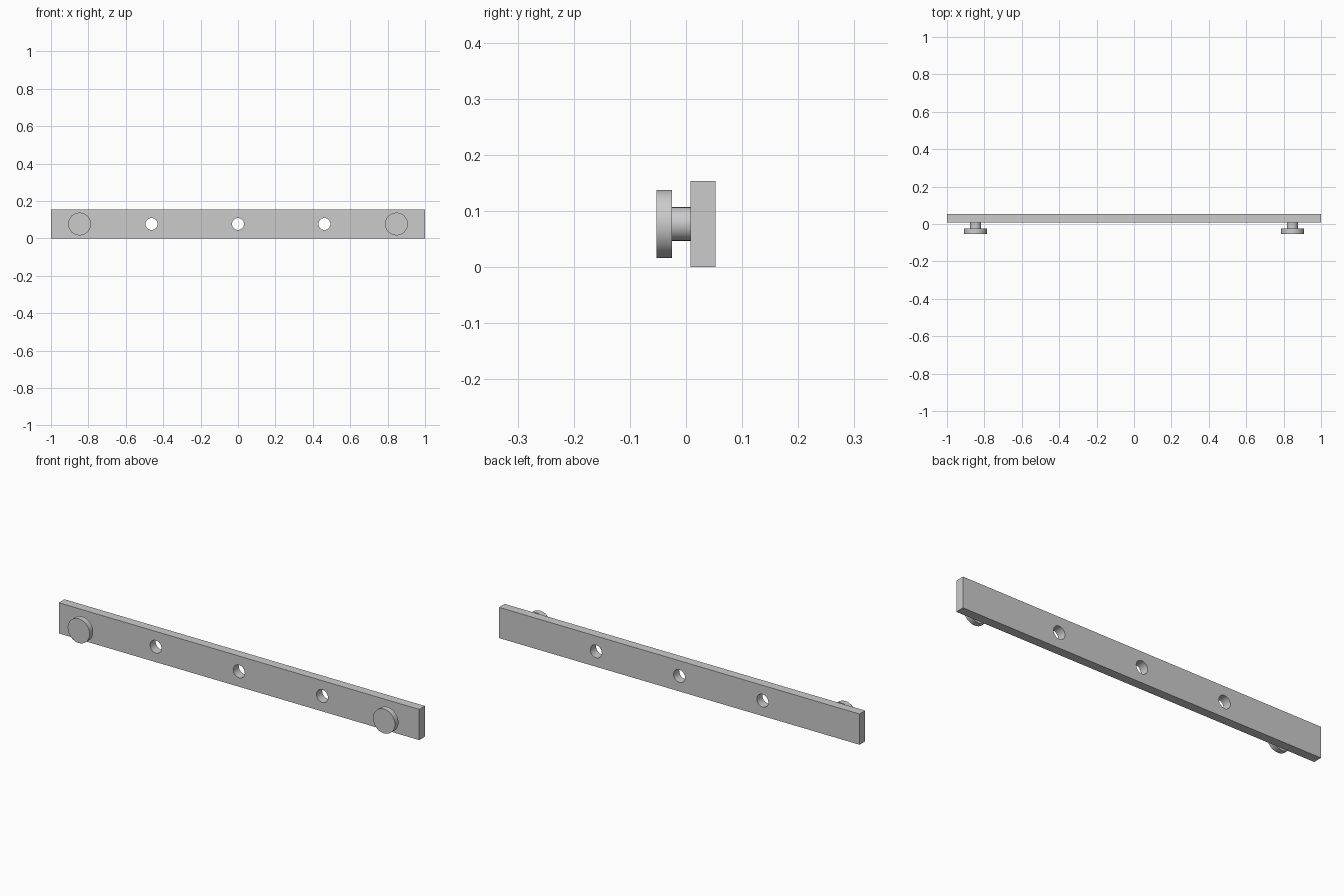
import bpy
import math

if "Cube" in bpy.data.objects:
    bpy.data.objects.remove(bpy.data.objects["Cube"])

MID_Z = 0.077
BAR_FRONT, BAR_BACK = 0.008, 0.053
HEAD_FRONT, HEAD_BACK = -0.053, -0.025


def cylinder_y(name, x, radius, y0, y1, sides=32):
    """Cylinder along the y axis from y0 to y1."""
    bpy.ops.mesh.primitive_cylinder_add(
        vertices=sides, radius=radius, depth=y1 - y0,
        location=(x, (y0 + y1) / 2, MID_Z), rotation=(math.pi / 2, 0, 0))
    obj = bpy.context.object
    obj.name = name
    bpy.ops.object.transform_apply(location=False, rotation=True, scale=True)
    bpy.ops.object.shade_smooth_by_angle(angle=math.radians(30))
    return obj


# Flat rail
bpy.ops.mesh.primitive_cube_add(size=1, location=(0, (BAR_FRONT + BAR_BACK) / 2, MID_Z))
rail = bpy.context.object
rail.name = "rail"
rail.scale = (2.0, BAR_BACK - BAR_FRONT, 2 * MID_Z)
bpy.ops.object.transform_apply(location=False, rotation=False, scale=True)

# Three round through holes
for x in (-0.462, 0, 0.462):
    cutter = cylinder_y("hole_cutter", x, 0.032, BAR_FRONT - 0.05, BAR_BACK + 0.05)
    cutter.hide_render = True
    mod = rail.modifiers.new("hole", 'BOOLEAN')
    mod.operation = 'DIFFERENCE'
    mod.solver = 'EXACT'
    mod.object = cutter
    bpy.context.view_layer.objects.active = rail
    bpy.ops.object.modifier_apply(modifier=mod.name)
    bpy.data.objects.remove(cutter, do_unlink=True)

bpy.ops.object.select_all(action='DESELECT')
rail.select_set(True)
bpy.context.view_layer.objects.active = rail
bpy.ops.object.shade_smooth_by_angle(angle=math.radians(30))

# Headed studs on the front face, one near each end
for side, x in (("left", -0.847), ("right", 0.847)):
    cylinder_y(f"{side}_stud_stem", x, 0.03, HEAD_BACK, BAR_FRONT)
    cylinder_y(f"{side}_stud_head", x, 0.061, HEAD_FRONT, HEAD_BACK)
